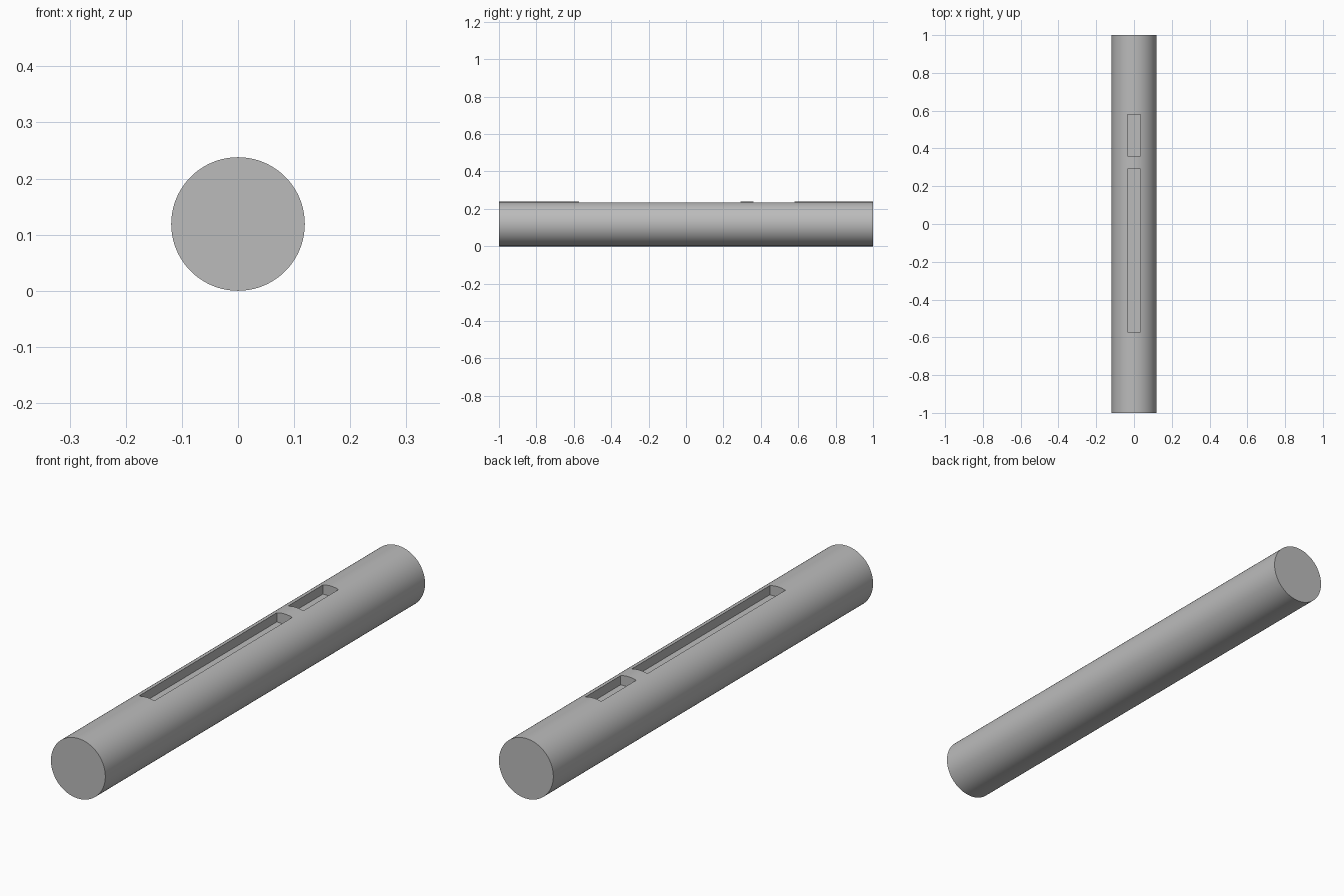
import bpy
from math import pi, radians

RADIUS, LENGTH = 0.119, 2.0
FLOOR_Z = 0.197
SLOT_WIDTH = 0.068

cube = bpy.data.objects.get("Cube")
if cube:
    bpy.data.objects.remove(cube, do_unlink=True)

# Plain grey material
grey = bpy.data.materials.new("plain grey")
grey.use_nodes = True
colour = (0.5, 0.5, 0.5, 1)
grey.diffuse_color = colour
grey.node_tree.nodes["Principled BSDF"].inputs["Base Color"].default_value = colour

# Round shaft lying along y
bpy.ops.mesh.primitive_cylinder_add(vertices=128, radius=RADIUS, depth=LENGTH,
                                    location=(0, 0, RADIUS), rotation=(pi / 2, 0, 0))
shaft = bpy.context.object
shaft.name = "shaft"
shaft.data.materials.append(grey)


def cut_slot(name, y0, y1):
    """Cut a flat-floored rectangular keyway into the top of the shaft."""
    height = 0.2
    bpy.ops.mesh.primitive_cube_add(size=1, location=(0, (y0 + y1) / 2, FLOOR_Z + height / 2))
    cutter = bpy.context.object
    cutter.name = name
    cutter.scale = (SLOT_WIDTH, y1 - y0, height)
    cutter.data.materials.append(grey)
    cutter.hide_render = True
    cutter.hide_viewport = True
    cutter.display_type = 'WIRE'
    cut = shaft.modifiers.new(name, 'BOOLEAN')
    cut.operation = 'DIFFERENCE'
    cut.solver = 'EXACT'
    cut.object = cutter
    return cutter


# Long and short keyways
cutters = [cut_slot("long_slot_cutter", -0.573, 0.291),
           cut_slot("short_slot_cutter", 0.36, 0.58)]

# Apply the cuts, drop the cutters and smooth the round side
bpy.ops.object.select_all(action='DESELECT')
shaft.select_set(True)
bpy.context.view_layer.objects.active = shaft
for cut in list(shaft.modifiers):
    bpy.ops.object.modifier_apply(modifier=cut.name)
for cutter in cutters:
    bpy.data.objects.remove(cutter, do_unlink=True)
bpy.ops.object.shade_smooth_by_angle(angle=radians(30))
